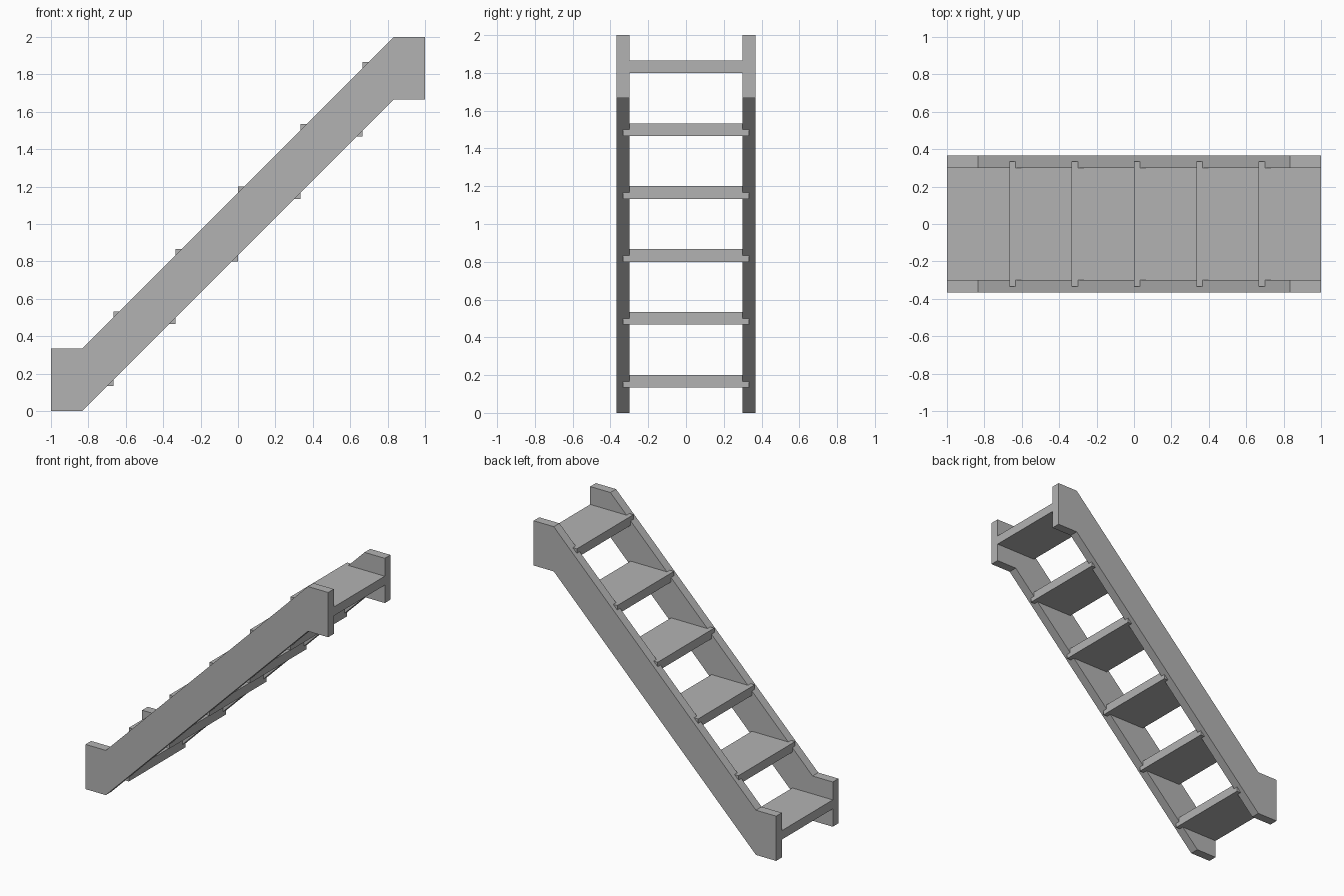
import bpy
import bmesh
from mathutils import Vector

cube = bpy.data.objects.get("Cube")
if cube:
    bpy.data.objects.remove(cube, do_unlink=True)

STEPS = 6
RUN = 2 / STEPS          # horizontal and vertical pitch of the steps
HALF = RUN / 2
THICK = RUN / 5          # thickness of boards
INNER = 0.3              # inner face of the side boards

# Plain grey
grey = bpy.data.materials.new("plain_grey")
grey.use_nodes = True
colour = (0.45, 0.45, 0.45, 1)
grey.diffuse_color = colour
grey.node_tree.nodes["Principled BSDF"].inputs["Base Color"].default_value = colour


def extrude_profile(name, profile, y0, y1):
    """Extrude an x-z outline from y0 to y1."""
    bm = bmesh.new()
    face = bm.faces.new([bm.verts.new((x, y0, z)) for x, z in profile])
    out = bmesh.ops.extrude_face_region(bm, geom=[face])
    moved = [g for g in out["geom"] if isinstance(g, bmesh.types.BMVert)]
    bmesh.ops.translate(bm, verts=moved, vec=Vector((0, y1 - y0, 0)))
    bmesh.ops.recalc_face_normals(bm, faces=bm.faces)
    mesh = bpy.data.meshes.new(name)
    bm.to_mesh(mesh)
    bm.free()
    mesh.materials.append(grey)
    obj = bpy.data.objects.new(name, mesh)
    bpy.context.collection.objects.link(obj)
    return obj


# Side boards: sloped, with a short level end at the bottom and top
lower = [(-1, 0), (HALF - 1, 0), (1 - HALF, 2 - RUN), (1, 2 - RUN)]
upper = [(-x, 2 - z) for x, z in lower]
for name, side in (("left_stringer", 1), ("right_stringer", -1)):
    extrude_profile(name, lower + upper, side * INNER, side * (INNER + THICK))

# Treads: let halfway into the side boards
reach = INNER + THICK / 2
for i in range(STEPS):
    x0, top = -1 + i * RUN, 0.2 + i * RUN
    x1, bottom = x0 + RUN, top - THICK
    extrude_profile(f"tread_{i + 1}",
                    [(x0, bottom), (x1, bottom), (x1, top), (x0, top)],
                    -reach, reach)
